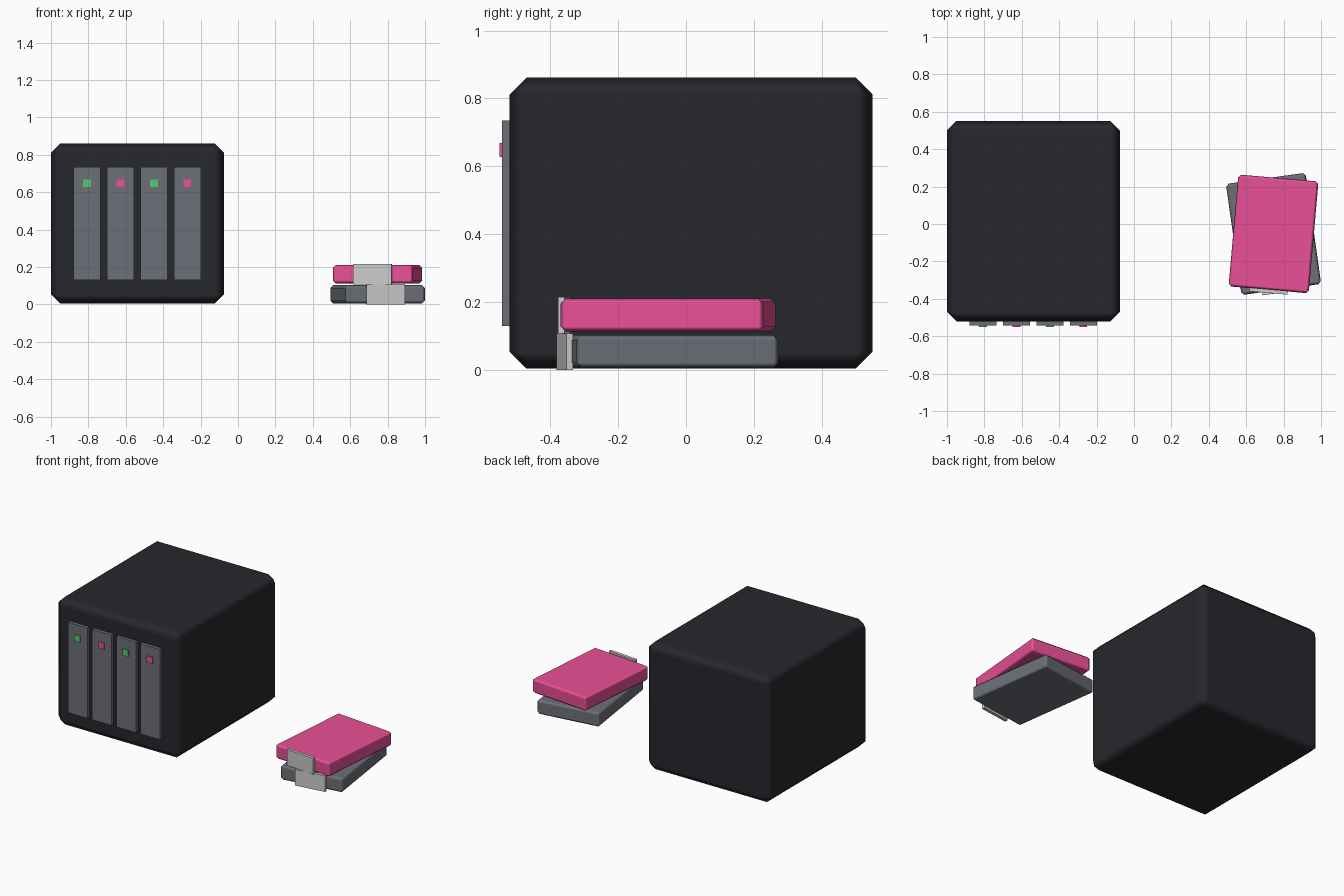
import bpy, bmesh, math
from mathutils import Matrix

if "Cube" in bpy.data.objects:
    bpy.data.objects.remove(bpy.data.objects["Cube"])


def material(name, color):
    m = bpy.data.materials.new(name)
    m.diffuse_color = (*color, 1)
    m.use_nodes = True
    m.node_tree.nodes["Principled BSDF"].inputs["Base Color"].default_value = m.diffuse_color
    return m


BLACK = material("case_black", (0.02, 0.021, 0.026))
SLATE = material("slate_grey", (0.15, 0.16, 0.19))
PINK = material("pink", (0.82, 0.08, 0.31))
GREEN = material("green", (0.09, 0.6, 0.17))


def box(name, lo, hi, mat=None, bevel=0.0, place=None):
    """Box between two corners, optionally chamfered and placed by a matrix."""
    size = [b - a for a, b in zip(lo, hi)]
    mid = [(a + b) / 2 for a, b in zip(lo, hi)]
    bm = bmesh.new()
    bmesh.ops.create_cube(bm, size=1, matrix=Matrix.Translation(mid) @ Matrix.Diagonal((*size, 1)))
    mesh = bpy.data.meshes.new(name)
    bm.to_mesh(mesh)
    bm.free()
    ob = bpy.data.objects.new(name, mesh)
    bpy.context.collection.objects.link(ob)
    if mat:
        mesh.materials.append(mat)
    if bevel:
        mesh.polygons.foreach_set("use_smooth", [True] * len(mesh.polygons))
        mod = ob.modifiers.new("chamfer", 'BEVEL')
        mod.width = bevel
        mod.segments = 1
        mod.harden_normals = True
    if place:
        ob.matrix_world = place
    return ob


# Storage case
box("case", (-1.0, -0.52, 0.004), (-0.075, 0.55, 0.861), BLACK, bevel=0.05)

# Four drive trays with status lights
for i in range(4):
    x = -0.808 + 0.179 * i
    box(f"tray_{i + 1}", (x - 0.072, -0.542, 0.13), (x + 0.072, -0.515, 0.735), SLATE)
    box(f"status_light_{i + 1}", (x - 0.021, -0.55, 0.627), (x + 0.021, -0.535, 0.669),
        PINK if i % 2 else GREEN)

# Two loose drives stacked at slight angles, each with a connector at the front
for name, z, angle, mat in (("lower_drive", 0.0, 8, SLATE), ("upper_drive", 0.107, -5, PINK)):
    place = Matrix.Translation((0.746, -0.053, z)) @ Matrix.Rotation(math.radians(angle), 4, 'Z')
    box(name, (-0.215, -0.30, 0.006), (0.215, 0.30, 0.103), mat, bevel=0.015, place=place)
    box(name + "_connector", (-0.103, -0.317, 0.0), (0.103, -0.297, 0.108), place=place)
